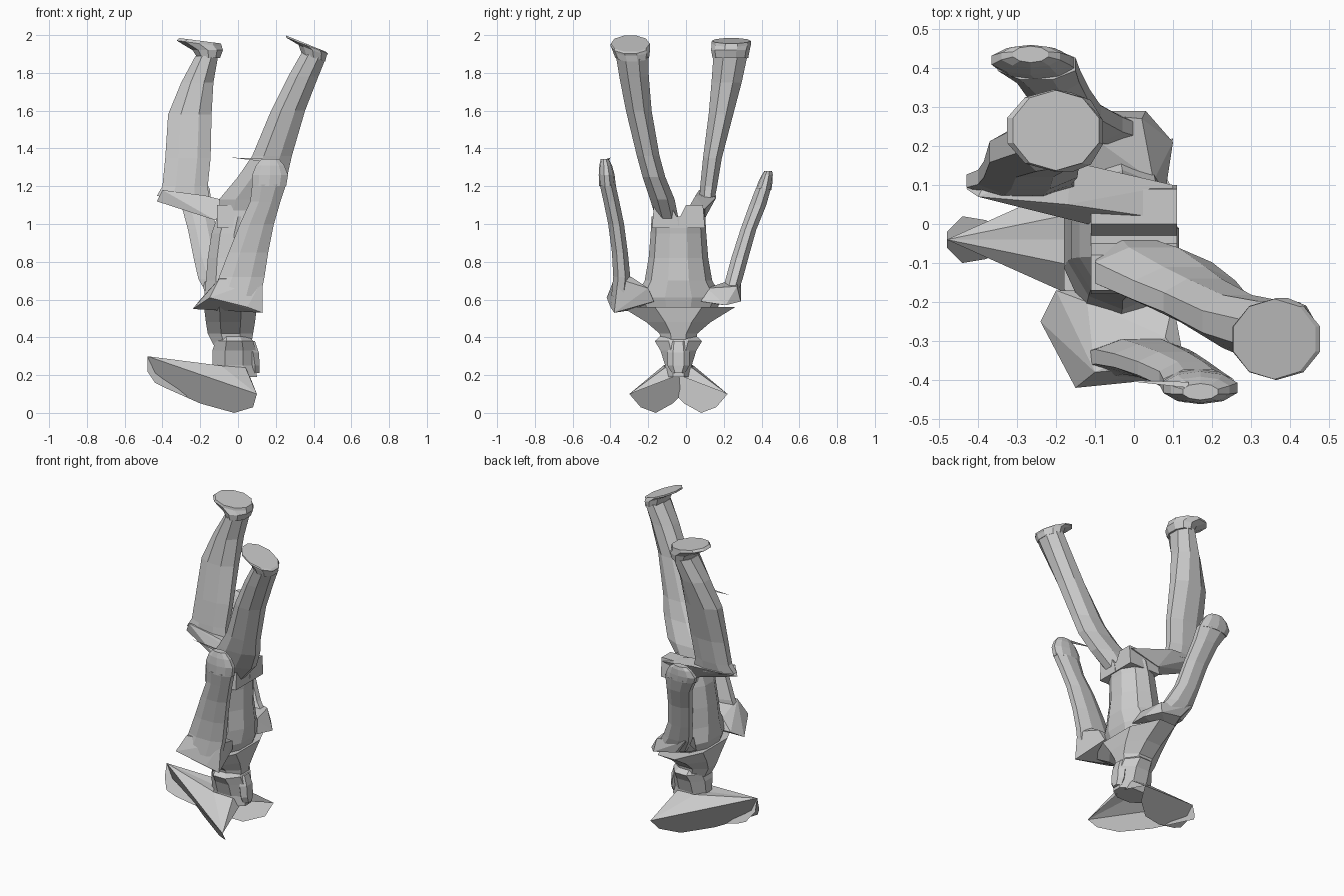
import bpy, bmesh, math

YC = -0.04  # body's mirror plane


def finish(name, bm):
    bmesh.ops.recalc_face_normals(bm, faces=bm.faces)
    me = bpy.data.meshes.new(name)
    bm.to_mesh(me)
    bm.free()
    ob = bpy.data.objects.new(name, me)
    bpy.context.collection.objects.link(ob)
    return ob


def loft(name, rings, n=8):
    """Skin level elliptical rings: x, y, z, x radius, y radius, z tilt along x."""
    bm = bmesh.new()
    loops = []
    k = 1 / math.cos(math.pi / n)  # radii measure the flats
    for x, y, z, rx, ry, *tilt in rings:
        t = tilt[0] if tilt else 0
        ring = []
        for i in range(n):
            a = 2 * math.pi * (i + 0.5) / n
            ring.append(bm.verts.new((x + k * rx * math.cos(a), y + k * ry * math.sin(a),
                                      z + t * math.cos(a))))
        loops.append(ring)
    for a, b in zip(loops, loops[1:]):
        for i in range(n):
            j = (i + 1) % n
            bm.faces.new((a[i], a[j], b[j], b[i]))
    bm.faces.new(loops[0])
    bm.faces.new(loops[-1])
    return finish(name, bm)


def hull(name, pts):
    bm = bmesh.new()
    for p in pts:
        bm.verts.new(p)
    bmesh.ops.convex_hull(bm, input=bm.verts)
    return finish(name, bm)


# torso, upside down: shoulders low, hips high
loft("torso", [(-.04, YC, .54, .12, .19), (-.04, YC, .61, .14, .22), (-.03, YC, .70, .14, .17),
               (-.03, YC, .82, .13, .15), (-.02, YC, .95, .12, .14), (0, YC, 1.04, .11, .135)], 10)
for s in (-1, 1):
    hull("hip", [(x, YC + s * y, z) for x in (-.11, .11)
                 for y, z in ((0, .98), (.14, .98), (.005, 1.03), (.04, 1.10), (.13, 1.10))])

# neck and head
loft("neck", [(-.03, YC, .36, .10, .09), (-.04, YC, .42, .12, .10),
              (-.04, YC, .48, .13, .17), (-.04, YC, .56, .14, .30)])
loft("head", [(-.01, YC, .19, .11, .07), (-.02, YC, .25, .115, .07), (-.02, YC, .33, .115, .095),
              (-.02, YC, .38, .10, .125), (-.03, YC, .42, .08, .08)])
loft("hair_knot", [(.09, YC, .21, .025, .03), (.09, YC, .25, .025, .05),
                   (.08, YC, .32, .03, .05), (.06, YC, .38, .03, .04)], 6)

# cocked hat: side panels hanging below a pointed brim
for s in (-1, 1):
    bm = bmesh.new()
    panel = [(-.48, 0, .30), (.10, .26, .10), (.08, .20, .03), (-.02, .12, .0),
             (-.20, .03, .05), (-.38, -.05, .13), (-.44, -.06, .16), (-.48, -.02, .22)]
    vs = [bm.verts.new((x, YC + s * y, z)) for x, y, z in panel]
    bm.faces.new(vs)
    rim = [bm.verts.new((x, YC + s * y, z)) for x, y, z in
           ((-.14, 0, .25), (-.09, .08, .25), (.04, .07, .24), (.06, 0, .20))]
    for f in ((vs[0], rim[0], rim[1]), (vs[0], rim[1], vs[1]),
              (rim[1], rim[2], vs[1]), (rim[2], rim[3], vs[1])):
        bm.faces.new(f)
    finish("hat_side", bm)

# raised leg, bent at the knee
hull("bent_thigh", [(-.43, .09, 1.12), (-.40, .07, 1.18), (-.35, .16, 1.15), (-.30, .05, 1.10),
                    (-.16, .16, 1.14), (-.17, .05, 1.15), (.10, .01, 1.08), (.10, .10, 1.08),
                    (-.10, .10, 1.03), (-.12, .0, 1.02)])
loft("bent_leg", [(-.29, .11, 1.13, .14, .04, -.02), (-.28, .12, 1.2, .12, .045),
                  (-.265, .14, 1.35, .12, .05), (-.255, .185, 1.58, .115, .065),
                  (-.215, .215, 1.75, .085, .08), (-.165, .235, 1.89, .06, .09)])
loft("bent_leg_foot", [(-.155, .235, 1.88, .06, .09), (-.16, .235, 1.92, .08, .097),
                       (-.205, .24, 1.955, .12, .10, -.017), (-.20, .24, 1.97, .11, .098, -.015)], 10)

# straight leg
loft("straight_leg", [(.01, -.10, 1.03, .10, .06), (.05, -.125, 1.13, .15, .065),
                      (.13, -.17, 1.25, .13, .06), (.18, -.20, 1.36, .105, .06),
                      (.265, -.25, 1.6, .09, .068), (.345, -.275, 1.78, .08, .078),
                      (.40, -.285, 1.89, .062, .085, -.02)])
loft("straight_leg_foot", [(.40, -.285, 1.88, .062, .085, -.02), (.395, -.29, 1.92, .075, .095, -.03),
                           (.365, -.295, 1.945, .112, .10, -.045),
                           (.36, -.295, 1.955, .105, .098, -.045)], 10)

# arm on the near side, with its flared shoulder
hull("near_shoulder", [(-.24, -.25, .55), (.13, -.38, .53), (-.15, -.42, .61), (.05, -.40, .56),
                       (-.20, -.17, .60), (.08, -.17, .59), (-.12, -.20, .66),
                       (.10, -.20, .66), (.13, -.36, .71), (-.10, -.38, .71), (.08, -.29, .72)])
loft("near_arm", [(-.01, -.35, .62, .13, .045), (.02, -.34, .72, .12, .045),
                  (.055, -.35, .85, .105, .042), (.10, -.37, 1.0, .09, .042),
                  (.145, -.395, 1.12, .08, .042), (.165, -.415, 1.21, .09, .042)])
loft("near_hand", [(.165, -.415, 1.20, .09, .042), (.17, -.42, 1.26, .095, .04),
                   (.17, -.425, 1.31, .075, .032), (.17, -.43, 1.345, .045, .02)], 10)
hull("near_finger", [(.14, -.42, 1.33), (.14, -.42, 1.345), (.14, -.405, 1.34), (-.04, -.40, 1.352)])

# arm on the far side
hull("far_shoulder", [(.10, .21, .57), (.03, .29, .59), (-.12, .28, .62), (-.16, .12, .58),
                      (.08, .08, .59), (-.14, .12, .66), (.05, .11, .66), (.02, .27, .67),
                      (-.20, .29, .72), (-.08, .19, .66)])
loft("far_arm", [(-.06, .23, .62, .10, .04), (-.12, .255, .71, .09, .045),
                 (-.16, .285, .82, .075, .045), (-.19, .33, .97, .075, .042),
                 (-.22, .38, 1.1, .08, .045), (-.25, .41, 1.19, .10, .04)])
loft("far_hand", [(-.25, .41, 1.18, .10, .04), (-.265, .42, 1.22, .10, .036),
                  (-.265, .43, 1.26, .075, .028), (-.265, .435, 1.28, .045, .02)], 10)
